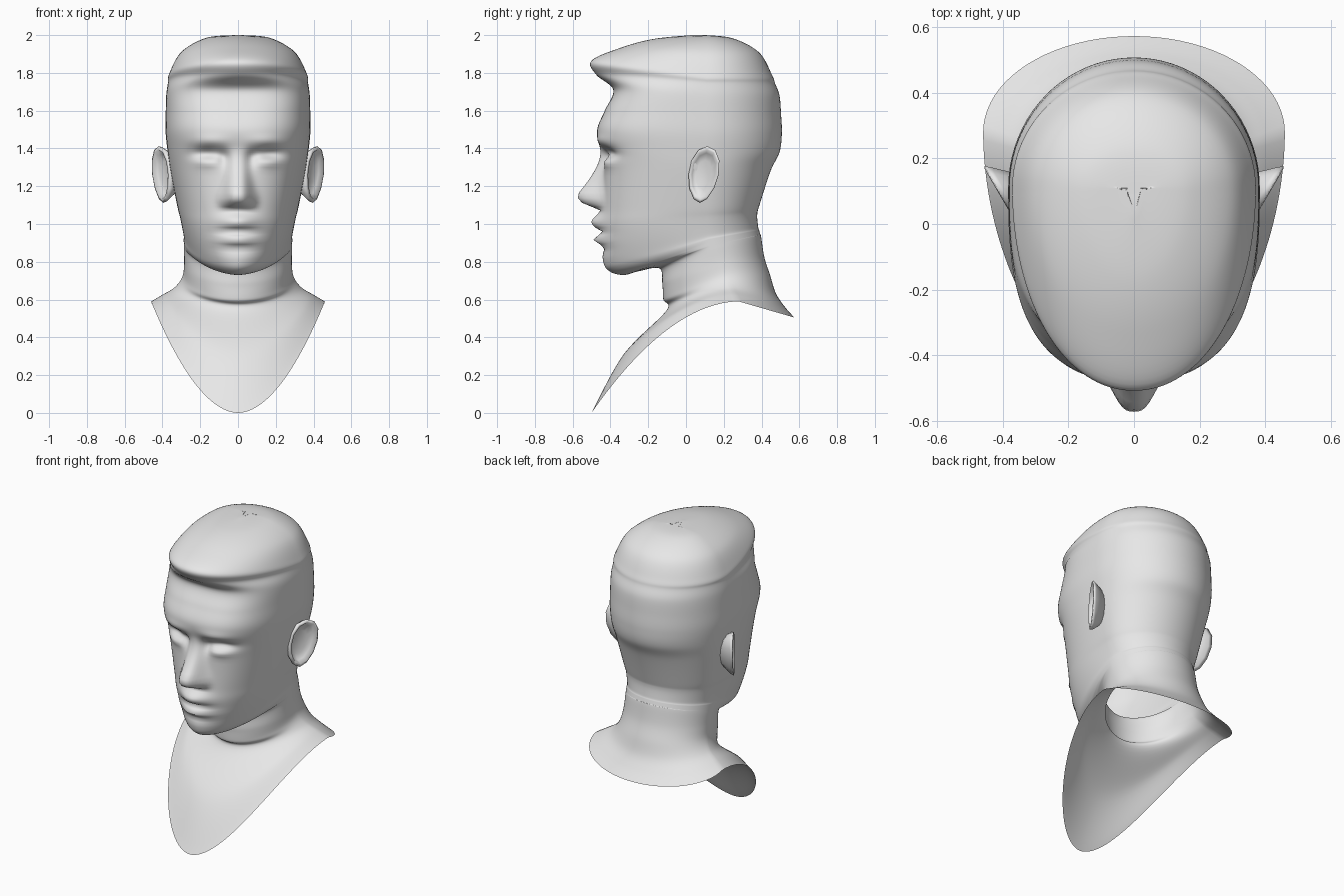
import bpy
import bmesh
import math

if "Cube" in bpy.data.objects:
    bpy.data.objects.remove(bpy.data.objects["Cube"])

skin = bpy.data.materials.new("plain grey")
skin.diffuse_color = (0.8, 0.8, 0.8, 1)
skin.use_nodes = True
skin.node_tree.nodes["Principled BSDF"].inputs["Base Color"].default_value = skin.diffuse_color


def finish(name, bm):
    """Turn a bmesh into a smooth shaded object."""
    mesh = bpy.data.meshes.new(name)
    bm.to_mesh(mesh)
    bm.free()
    mesh.materials.append(skin)
    for p in mesh.polygons:
        p.use_smooth = True
    obj = bpy.data.objects.new(name, mesh)
    bpy.context.collection.objects.link(obj)


def ramp(table, z):
    """Straight-line lookup in a table sorted by falling z."""
    for a, b in zip(table, table[1:]):
        if z >= b[0]:
            t = (a[0] - z) / (a[0] - b[0])
            return [p + (q - p) * t for p, q in zip(a[1:], b[1:])]
    return table[-1][1:]


def clamp(v):
    return min(max(v, 0), 1)


# Front profile from crown to bust tip: y, z, and the height of the same loop at the side
PROFILE = [
    (.03, 2.0, 2.0), (-.17, 1.98, 1.985), (-.34, 1.935, 1.91),
    (-.50, 1.865, 1.79), (-.475, 1.79, 1.745), (-.385, 1.71, 1.68),    # fringe
    (-.43, 1.60, 1.58), (-.47, 1.50, 1.48), (-.455, 1.40, 1.38),       # forehead
    (-.44, 1.30, 1.28), (-.445, 1.09, 1.10), (-.445, .98, 1.03),       # face
    (-.44, .81, .945), (-.405, .75, .92), (-.33, .73, .905),           # chin
    (-.25, .75, .89), (-.14, .765, .87), (-.125, .68, .79),            # throat
    (-.12, .60, .72), (-.105, .54, .665), (-.33, .31, .625), (-.50, 0, .59),
]
# Outline by side height: half width, back y
OUTLINE = [
    (2.0, .02, .07), (1.985, .17, .24), (1.91, .30, .385), (1.79, .365, .455),
    (1.68, .38, .495), (1.50, .385, .51), (1.38, .372, .495), (1.19, .345, .405),
    (1.03, .305, .377), (.945, .288, .382), (.79, .285, .415), (.72, .295, .445),
    (.665, .335, .475), (.625, .40, .52), (.59, .46, .573),
]
# Squareness of the front half, and height of the loop at the back
SQUARE = [(2.0, 2.0), (1.745, 2.1), (1.68, 2.9), (1.38, 2.7), (1.03, 2.4), (.905, 1.7), (.79, 2.0), (.59, 1.9)]
BACK_Z = [(1.10, 1.10), (.87, .93), (.72, .73), (.59, .505)]
STEPS, FRONT, BACK = 8, 40, 20


def section(yf, zf, zs):
    w, yb = ramp(OUTLINE, zs)
    zb = zs if zs > 1.1 else ramp(BACK_Z, zs)[0]
    ys = .11 + .17 * clamp((1 - zs) / .41) ** 1.5
    drop = 1 + .9 * clamp((.73 - zs) / .12)
    return yf, zf, w, ys, zs, yb, zb, ramp(SQUARE, zs)[0], drop


def spline(a, b, c, d, t):
    return tuple(q + t / 2 * (r - p + t * (2 * p - 5 * q + 4 * r - s + t * (3 * (q - r) + s - p)))
                 for p, q, r, s in zip(a, b, c, d))


def bump(x, z, cx, cz, sx, sz):
    return math.exp(-((abs(x) - cx) / sx) ** 2 - ((z - cz) / sz) ** 2)


def features(x, y, z):
    """Push the face forward or back to form nose, lips and eyes."""
    if y > -.15 or z > 1.65 or z < .82:
        return y
    # Nose: a ramp down to the tip, then a rounded underside
    if z > 1.155:
        nose = clamp((1.4 - z) / .245) ** 1.5
    else:
        nose = math.sqrt(clamp(1 - ((1.155 - z) / .07) ** 2))
    width = .035 + .04 * clamp((1.4 - z) / .25)
    y -= .133 * nose * math.exp(-(abs(x) / width) ** 3)
    y -= .012 * bump(x, z, .085, 1.125, .025, .03)     # nostril wing
    # Lips
    y -= .055 * bump(x, z, 0, 1.01, .095, .045)
    y -= .046 * bump(x, z, 0, .918, .095, .022)
    y += .022 * bump(x, z, 0, .957, .095, .012)
    y += .012 * bump(x, z, 0, .865, .095, .02)
    # Eyes
    y += .042 * bump(x, z, .16, 1.375, .085, .033)     # socket
    y += .025 * bump(x, z, .075, 1.35, .03, .04)       # inner corner
    y -= .016 * bump(x, z, .165, 1.325, .06, .025)     # closed lid
    y -= .012 * bump(x, z, .15, 1.44, .10, .03)        # brow ridge
    return y


def half_ring(yf, zf, w, ys, zs, yb, zb, n, drop):
    pts = []
    for i in range(FRONT):
        t = math.pi / 2 * (i / FRONT) ** (n / 2)
        c = math.cos(t) ** (2 / n)
        x, y, z = w * math.sin(t) ** (2 / n), ys + (yf - ys) * c, zs + (zf - zs) * c ** drop
        pts.append((x, features(x, y, z), z))
    for i in range(BACK + 1):
        t = math.pi / 2 * i / BACK
        c = math.sin(t)
        x = w * math.cos(t) if i < BACK else 0
        pts.append((x, ys + (yb - ys) * c, zs + (zb - zs) * c))
    return pts


def bridge(bm, loops):
    for a, b in zip(loops, loops[1:]):
        for j in range(len(a)):
            m = (j + 1) % len(a)
            bm.faces.new((a[j], b[j], b[m], a[m]))


# Head, neck and bust as one continuous skin
bm = bmesh.new()
sections = [section(*p) for p in PROFILE]
last = len(sections) - 1
rings = []
for k in range(last * STEPS + 1):
    i = min(k // STEPS, last - 1)
    quad = [sections[min(max(i + o, 0), last)] for o in (-1, 0, 1, 2)]
    half = half_ring(*spline(*quad, k / STEPS - i))
    full = half + [(-x, y, z) for x, y, z in half[-2:0:-1]]
    rings.append([bm.verts.new(v) for v in full])
bm.faces.new(rings[0])
bridge(bm, rings)
finish("head_and_bust", bm)


# Ears: leaning oval rim, hollow inside, tapering back into the head
def ear_loop(bm, side, scale, push, flat=None):
    loop = []
    for i in range(12):
        a = math.tau * i / 12
        s = math.sin(a)
        y = .093 + scale * ((.08 + .01 * s) * math.cos(a) + .02 * s)
        z = 1.262 + scale * .15 * s
        x = .36 + .58 * (y - .01) + push if flat is None else flat
        loop.append(bm.verts.new((side * x, y, z)))
    return loop


for side, name in ((1, "right_ear"), (-1, "left_ear")):
    bm = bmesh.new()
    loops = [ear_loop(bm, side, .5, -.03), ear_loop(bm, side, .76, -.018),
             ear_loop(bm, side, .88, .004), ear_loop(bm, side, 1, 0),
             ear_loop(bm, side, .95, -.02), ear_loop(bm, side, .65, 0, .33)]
    bridge(bm, loops)
    bm.faces.new(loops[0])
    bm.faces.new(loops[-1])
    bmesh.ops.recalc_face_normals(bm, faces=bm.faces)
    finish(name, bm)
